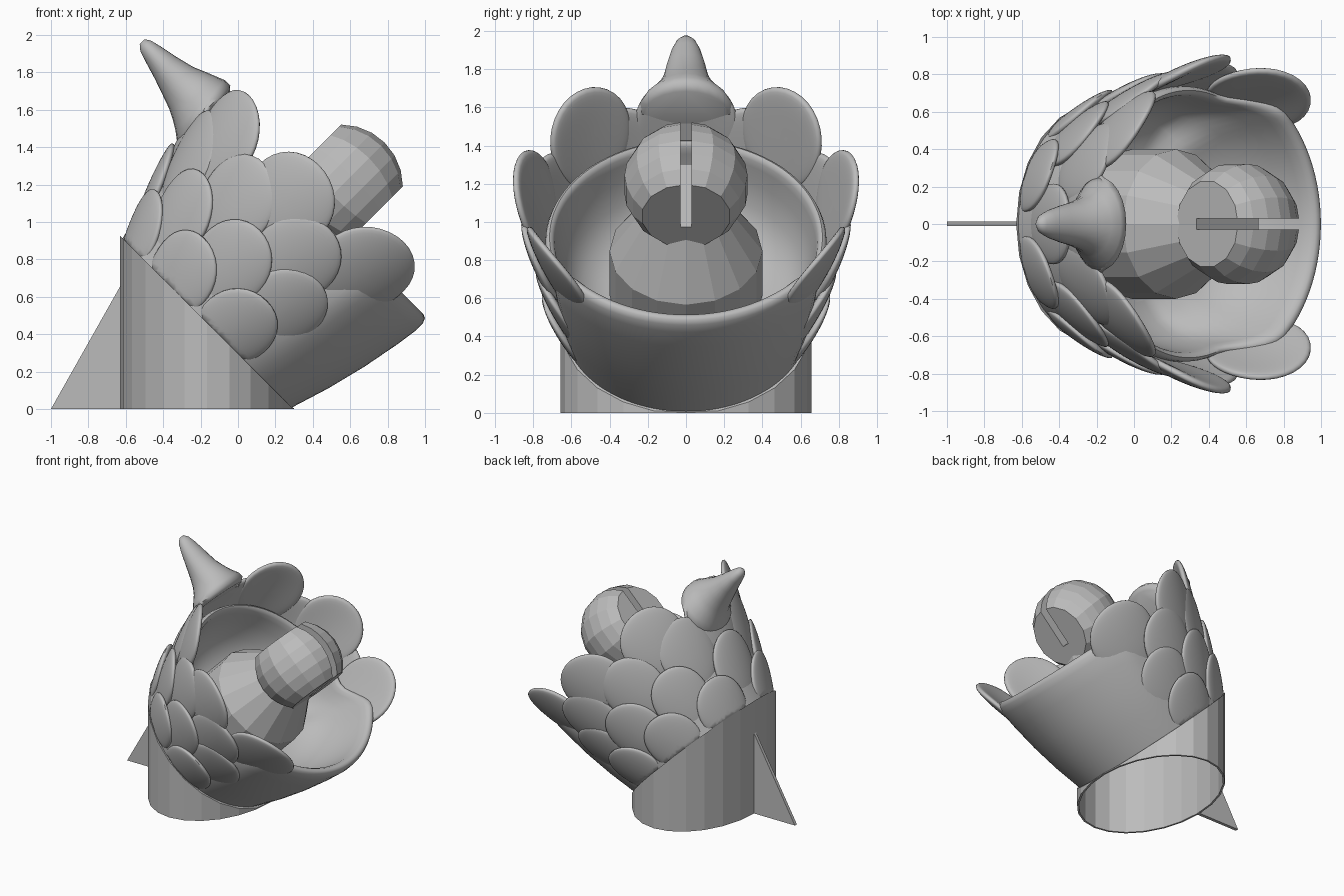
import bpy, bmesh, math
from mathutils import Matrix, Vector

cube = bpy.data.objects.get("Cube")
if cube:
    bpy.data.objects.remove(cube)

grey = bpy.data.materials.new("plain_grey")
grey.use_nodes = True
COLOUR = (0.5, 0.5, 0.5, 1)
grey.diffuse_color = COLOUR
grey.node_tree.nodes["Principled BSDF"].inputs["Base Color"].default_value = COLOUR

# Frame of the flower head: local z leans 45 degrees towards +x
FRAME = Matrix.Translation((-0.165, 0, 0.46)) @ Matrix.Rotation(math.radians(45), 4, 'Y')


def finish(name, bm, frame=Matrix.Identity(4), smooth=None):
    bmesh.ops.recalc_face_normals(bm, faces=bm.faces)
    mesh = bpy.data.meshes.new(name)
    bm.to_mesh(mesh)
    bm.free()
    mesh.materials.append(grey)
    obj = bpy.data.objects.new(name, mesh)
    bpy.context.collection.objects.link(obj)
    obj.matrix_world = frame
    if smooth:
        bpy.ops.object.select_all(action='DESELECT')
        obj.select_set(True)
        bpy.context.view_layer.objects.active = obj
        bpy.ops.object.shade_smooth_by_angle(angle=math.radians(smooth))
    return obj


def loft(rings):
    """Skin closed rings of points, with capped ends."""
    bm = bmesh.new()
    loops = [[bm.verts.new(p) for p in ring] for ring in rings]
    n = len(loops[0])
    for lo, hi in zip(loops, loops[1:]):
        for i in range(n):
            j = (i + 1) % n
            bm.faces.new((lo[i], lo[j], hi[j], hi[i]))
    bm.faces.new(loops[0][::-1])
    bm.faces.new(loops[-1])
    return bm


def circle(r, z, n):
    return [(r * math.cos(2 * math.pi * i / n), r * math.sin(2 * math.pi * i / n), z)
            for i in range(n)]


def wall(a):
    """Outer radius of the bowl at distance a along its axis."""
    return 0.64 + 0.34 * a - 0.14 * a * a


# Base: hollow elliptical column cut off at 45 degrees, open underneath
def base_ring(inset, on_floor):
    pts = [(-0.165 + (0.465 - inset) * c, (0.657 - inset) * s) for c, s, _ in circle(1, 0, 24)]
    return [(x, y, 0 if on_floor else max(0.004, 0.295 - x - inset)) for x, y in pts]


finish("base_column", loft([base_ring(0.015, False), base_ring(0.015, True),
                            base_ring(0, True), base_ring(0, False)]))

# Fin behind the base
outline = [(-1.0, 0), (-0.622, 0), (-0.622, 0.67)]
finish("rear_fin", loft([[(x, y, z) for x, z in outline] for y in (-0.012, 0.014)]))


# Bowl: revolved shell, thicker and taller along the lower front lip
def back_blend(angle, start, width):
    t = min(1, max(0, (abs(angle) - start) / width))
    return t * t * (3 - 2 * t)


# pairs of height fraction and inset from the outer wall
profile = [(0, 0), (0.25, 0), (0.5, 0), (0.75, 0), (0.9, 0), (0.96, 0.008), (0.99, 0.022),
           (1, 0.042), (0.99, 0.062), (0.96, 0.078), (0.9, 0.086), (0.75, 0.1),
           (0.55, 0.14), (0.4, 0.23), (0.3, 0.4)]
rings = []
for part, inset in profile:
    ring = []
    for i in range(96):
        ang = 2 * math.pi * i / 96 - math.pi
        a = part * (0.85 - 0.2 * back_blend(ang, 0.85, 0.4))
        r = wall(a) - inset * (1 - 0.35 * back_blend(ang, 0.95, 0.3))
        r -= 0.06 * part * back_blend(ang, 0.95, 0.3)
        ring.append((r * math.cos(ang), r * math.sin(ang), a))
    rings.append(ring)
finish("bowl", loft(rings), FRAME, 50)


# Petals: rounded lens shapes wrapped around the bowl, trimmed at its foot
def petal(name, angle, height, half_w, half_l, offset, tilt):
    bm = bmesh.new()
    bmesh.ops.create_uvsphere(bm, u_segments=36, v_segments=20, radius=1)
    for v in bm.verts:
        s, t, n = v.co
        n = math.copysign(abs(n) ** 0.6, n) * 0.034
        a = max(0, height + t * half_l)
        r = wall(a) + offset + tilt * t * half_l + n
        ang = math.radians(angle) + s * half_w / 0.8
        v.co = (r * math.cos(ang), r * math.sin(ang), a)
    finish(name, bm, FRAME, 60)


# row: height, half width, half length, outward offset, tilt, angles
rows = {"lower": (0.06, 0.255, 0.25, -0.015, 0.14, (79, 116, 156)),
        "middle": (0.28, 0.245, 0.27, -0.02, 0.14, (101, 136, 180)),
        "upper": (0.55, 0.24, 0.27, -0.015, 0.16, (83, 117, 154)),
        "rim": (0.75, 0.25, 0.27, 0.005, 0.2, (101, 141))}
for row, (height, half_w, half_l, offset, tilt, angles) in rows.items():
    for angle in angles:
        if angle == 180:
            petal(f"{row}_petal_back", angle, height, half_w, half_l, offset, tilt)
            continue
        for side, sign in (("left", 1), ("right", -1)):
            petal(f"{row}_petal_{side}_{angle}", sign * angle, height, half_w, half_l,
                  offset, tilt)

# Petals at the ends of the lip, and the one behind the horn
for side, sign in (("left", 1), ("right", -1)):
    petal(f"lip_petal_{side}", sign * 60, 0.77, 0.27, 0.28, -0.02, 0.2)
    petal(f"tucked_petal_{side}", sign * 71, 0.3, 0.25, 0.28, -0.03, 0.14)
petal("rim_petal_back", 180, 0.69, 0.27, 0.27, 0.0, 0.14)

# Horn growing out of the back rim petal: (reach, low, high, half width)
sections = [(0.78, 0.56, 0.95, 0.235), (0.81, 0.58, 0.985, 0.25), (0.85, 0.61, 0.985, 0.225),
            (0.9, 0.64, 0.965, 0.175), (0.95, 0.665, 0.945, 0.145),
            (1.02, 0.69, 0.915, 0.12), (1.12, 0.725, 0.89, 0.1), (1.22, 0.755, 0.87, 0.075),
            (1.28, 0.775, 0.855, 0.05), (1.31, 0.8, 0.835, 0.02)]
rings = [[(-u, w * c, (lo + hi) / 2 + (hi - lo) / 2 * s) for c, s, _ in circle(1, 0, 24)]
         for u, lo, hi, w in sections]
finish("horn", loft(rings), FRAME, 60)

# Pedestal: drum with a cone on top
finish("pedestal", loft([circle(0.4, 0.22, 16), circle(0.4, 0.55, 16),
                         circle(0.22, 0.86, 16)]), FRAME)

# Ball: faceted sphere with two flat ends, lying across the axis
BALL_R = 0.33
rings = []
for i in range(7):
    lat = math.radians(-45 + 15 * i)
    rings.append(circle(BALL_R * math.cos(lat), BALL_R * math.sin(lat), 14))
ball_frame = FRAME @ Matrix.Translation((-0.01, 0, 1.03)) @ Matrix.Rotation(math.pi / 2, 4, 'Y')
ball = finish("ball", loft(rings), ball_frame)

# Slot sawn into the outer half of the ball
bm = bmesh.new()
bmesh.ops.create_cube(bm, size=1)
bmesh.ops.scale(bm, vec=Vector((1, 0.06, 0.5)), verts=bm.verts)
cutter = finish("slot_cutter", bm, FRAME @ Matrix.Translation((-0.01, 0, 1.2)))
cutter.hide_render = True
cutter.hide_set(True)
slot = ball.modifiers.new("slot", 'BOOLEAN')
slot.operation = 'DIFFERENCE'
slot.solver = 'EXACT'
slot.object = cutter
